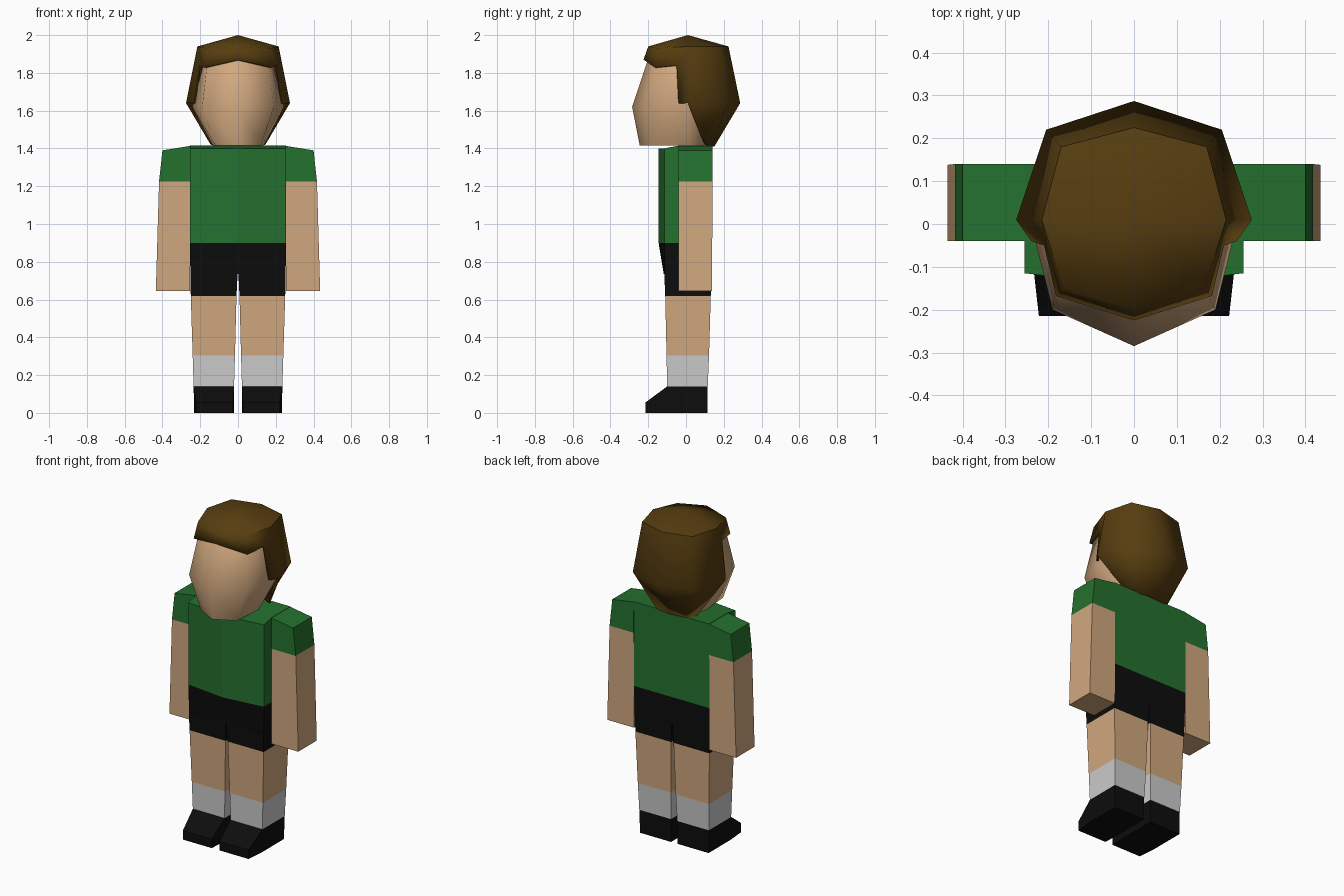
import bpy, bmesh, math

if "Cube" in bpy.data.objects:
    bpy.data.objects.remove(bpy.data.objects["Cube"])


def material(name, r, g, b):
    m = bpy.data.materials.new(name)
    m.diffuse_color = (r, g, b, 1)
    m.use_nodes = True
    m.node_tree.nodes["Principled BSDF"].inputs["Base Color"].default_value = m.diffuse_color
    return m


SKIN = material("skin", 0.63, 0.39, 0.21)
GREEN = material("shirt green", 0.018, 0.165, 0.028)
BLACK = material("black", 0.004, 0.004, 0.004)
WHITE = material("sock white", 0.60, 0.60, 0.60)
BROWN = material("hair brown", 0.095, 0.047, 0.005)


def finish(name, bm, mats, closed=True, smooth=None):
    if closed:
        bmesh.ops.recalc_face_normals(bm, faces=bm.faces)
    mesh = bpy.data.meshes.new(name)
    bm.to_mesh(mesh)
    bm.free()
    for m in mats:
        mesh.materials.append(m)
    ob = bpy.data.objects.new(name, mesh)
    bpy.context.collection.objects.link(ob)
    if smooth:
        bpy.ops.object.select_all(action='DESELECT')
        ob.select_set(True)
        bpy.context.view_layer.objects.active = ob
        bpy.ops.object.shade_smooth_by_angle(angle=math.radians(smooth))
    return ob


def loft(name, rings, band_mats, smooth=None):
    """Join rings of points; each band between rings has its own material."""
    mats = list(dict.fromkeys(band_mats))
    bm = bmesh.new()
    loops = [[bm.verts.new(p) for p in ring] for ring in rings]
    n = len(rings[0])
    for a, b, m in zip(loops, loops[1:], band_mats):
        for i in range(n):
            j = (i + 1) % n
            bm.faces.new((a[i], a[j], b[j], b[i])).material_index = mats.index(m)
    bm.faces.new(loops[0]).material_index = 0
    bm.faces.new(loops[-1]).material_index = mats.index(band_mats[-1])
    return finish(name, bm, mats, smooth=smooth)


def both(half):
    """Complete a half ring (front centre to back centre) across x = 0."""
    return half + [(-x, y, z) for x, y, z in half[-2:0:-1]]


def box_ring(s, x0, x1, y0, y1, z0, z1=None):
    z1 = z0 if z1 is None else z1
    return [(s * x0, y0, z0), (s * x1, y0, z1), (s * x1, y1, z1), (s * x0, y1, z0)]


# Torso: shirt above, top of the shorts below
loft("torso", [
    both([(0, -.145, 1.40), (.255, -.115, 1.40), (.255, -.04, 1.415), (.255, .14, 1.415), (0, .14, 1.415)]),
    both([(0, -.145, .90), (.255, -.115, .90), (.255, -.04, .90), (.255, .138, .90), (0, .138, .90)]),
    both([(0, -.118, .735), (.252, -.112, .735), (.252, -.04, .735), (.252, .135, .735), (0, .135, .735)]),
], [GREEN, BLACK])

for side, s in (("right", 1), ("left", -1)):
    # Arm with short sleeve
    loft(side + "_arm", [
        box_ring(s, .255, .40, -.04, .14, 1.413, 1.39),
        box_ring(s, .255, .418, -.04, .14, 1.225),
        box_ring(s, .255, .435, -.04, .138, .645),
    ], [GREEN, SKIN])
    # Leg: shorts, bare leg and sock
    loft(side + "_leg", [
        box_ring(s, .002, .252, -.115, .135, .735),
        box_ring(s, .008, .25, -.11, .131, .62),
        box_ring(s, .016, .24, -.103, .122, .305),
        box_ring(s, .021, .235, -.10, .115, .14),
    ], [BLACK, SKIN, WHITE])
    # Shoe: wedge-toed cross-sections from heel to toe
    loft(side + "_shoe", [
        [(s * .022, y, 0), (s * .232, y, 0), (s * .235, y, h), (s * .021, y, h)]
        for y, h in ((.113, .14), (-.10, .14))
    ] + [[(s * .026, -.215, 0), (s * .222, -.215, 0),
          (s * .222, -.215, .055), (s * .026, -.215, .055)]],
        [BLACK, BLACK])


# Head
def head_ring(z, front, diag, flank, rear, back):
    return both([(0, front, z), (*diag, z), (flank, .01, z), (*rear, z), (0, back, z)])


loft("head", [
    head_ring(1.90, -.17, (.13, -.12), .15, (.12, .13), .16),
    head_ring(1.86, -.205, (.162, -.148), .18, (.15, .16), .20),
    head_ring(1.62, -.285, (.19, -.20), .243, (.18, .18), .24),
    head_ring(1.415, -.245, (.12, -.185), .135, (.10, .09), .11),
], [SKIN] * 3, smooth=60)

# Hair: half shell mirrored, fringe in front and longer at the back
hv = {
    "top": (0, .01, 2.0),
    "a0": (0, -.20, 1.94), "a1": (.165, -.15, 1.93), "a2": (.215, .01, 1.94),
    "a3": (.17, .18, 1.94), "a4": (0, .225, 1.94),
    "b0": (0, -.225, 1.87), "b1": (.182, -.168, 1.83), "b2": (.21, -.05, 1.84),
    "c1": (.24, -.04, 1.64), "c2": (.275, .01, 1.64), "c3": (.205, .22, 1.64), "c4": (0, .287, 1.64),
    "d2": (.145, .10, 1.42), "d3": (.10, .138, 1.41), "d4": (0, .15, 1.41),
}
hair_faces = ["top a0 a1", "top a1 a2", "top a2 a3", "top a3 a4", "a0 b0 b1 a1", "a1 b1 b2 a2",
              "a2 b2 c1 c2", "a2 c2 c3 a3", "a3 c3 c4 a4", "c2 d2 d3 c3", "c3 d3 d4 c4"]
bm = bmesh.new()
for s in (1, -1):
    for f in hair_faces:
        pts = [hv[k] for k in f.split()][::s]
        bm.faces.new([bm.verts.new((s * x, y, z)) for x, y, z in pts])
bmesh.ops.remove_doubles(bm, verts=bm.verts, dist=.0005)
hair = finish("hair", bm, [BROWN], closed=False, smooth=60)
shell = hair.modifiers.new("thickness", 'SOLIDIFY')
shell.thickness = .015
shell.offset = -1
